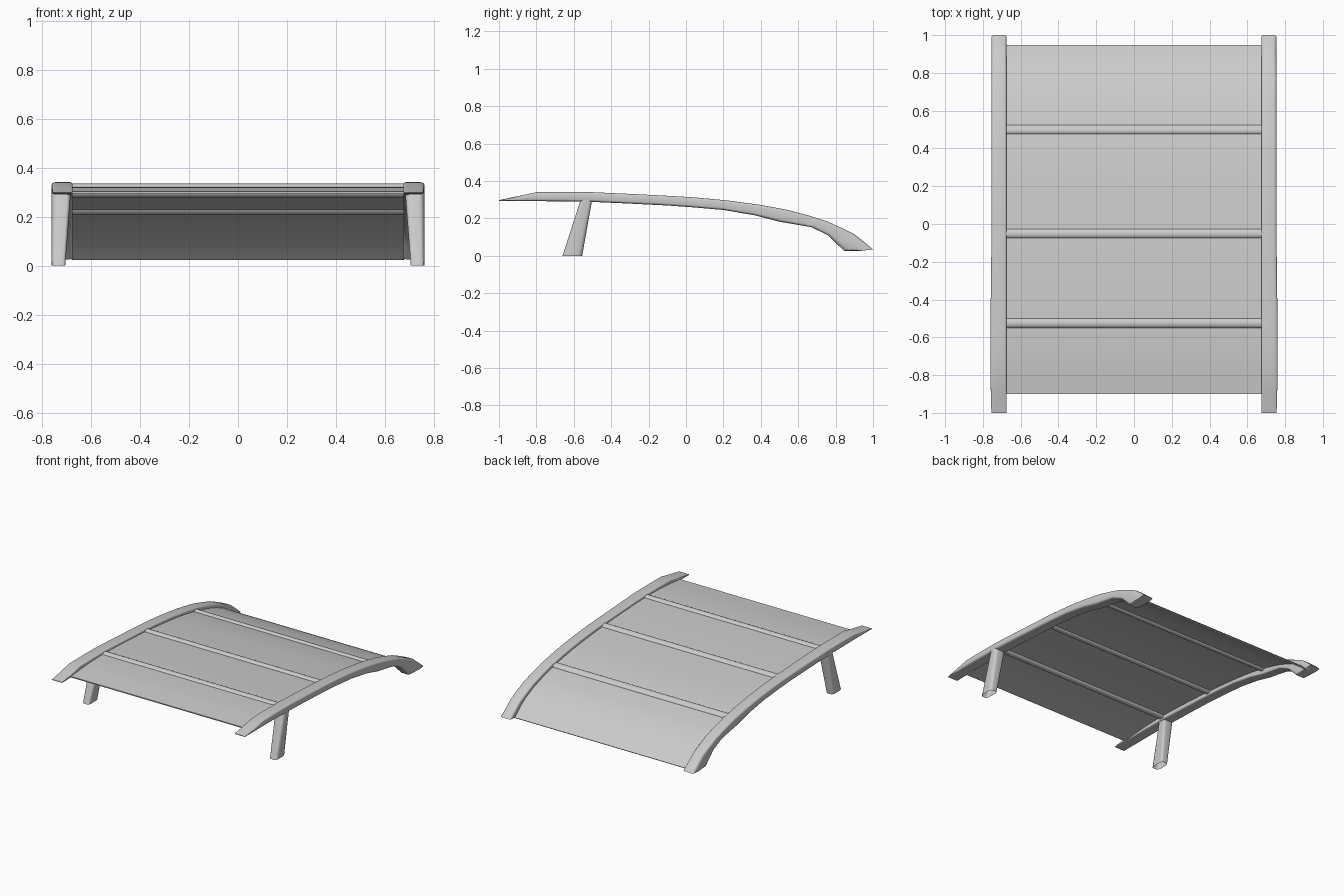
import bpy, bmesh, math
from mathutils import Vector

if "Cube" in bpy.data.objects:
    bpy.data.objects.remove(bpy.data.objects["Cube"])


def finish(name, bm, mirror=False, angle=35):
    bmesh.ops.recalc_face_normals(bm, faces=bm.faces[:])
    me = bpy.data.meshes.new(name)
    bm.to_mesh(me)
    bm.free()
    ob = bpy.data.objects.new(name, me)
    bpy.context.collection.objects.link(ob)
    if mirror:
        ob.modifiers.new("Mirror", 'MIRROR').use_mirror_merge = False
    bpy.ops.object.select_all(action='DESELECT')
    ob.select_set(True)
    bpy.context.view_layer.objects.active = ob
    bpy.ops.object.shade_smooth_by_angle(angle=math.radians(angle))
    return ob


def loft(name, rings, caps=(True, True), mirror=False):
    bm = bmesh.new()
    loops = [[bm.verts.new(p) for p in r] for r in rings]
    n = len(loops[0])
    for a, b in zip(loops, loops[1:]):
        for i in range(n):
            j = (i + 1) % n
            bm.faces.new((a[i], a[j], b[j], b[i]))
    if caps[0]:
        bm.faces.new(loops[0][::-1])
    if caps[1]:
        bm.faces.new(loops[-1])
    return finish(name, bm, mirror)


def rounded_unit(r_out, r_in, seg=4):
    # rounded unit square in (u, v); u = 1 is the outer side
    pts = []
    for cu, cv, r, a0 in ((1, 1, r_out, 0), (0, 1, r_in, 90), (0, 0, r_in, 180), (1, 0, r_out, 270)):
        ou = cu - r if cu else r
        ov = cv - r if cv else r
        for k in range(seg + 1):
            a = math.radians(a0 + 90 * k / seg)
            pts.append((ou + r * math.cos(a), ov + r * math.sin(a)))
    return pts


def spline(pts, seg=5):
    # smooth curve through the given points
    p = [Vector(q) for q in pts]
    p = [2 * p[0] - p[1]] + p + [2 * p[-1] - p[-2]]
    out = []
    for a, b, c, d in zip(p, p[1:], p[2:], p[3:]):
        for k in range(seg):
            t = k / seg
            out.append(0.5 * (2 * b + (c - a) * t + (2 * a - 5 * b + 4 * c - d) * t * t
                              + (3 * b - a - 3 * c + d) * t ** 3))
    return out + [p[-2]]


# side rails: (top y, top z, bottom y, bottom z, outer x)
rail = [(-1.0, .298, -1.0, .294, .755), (-.9, .3185, -.9, .293, .758), (-.8, .340, -.8, .292, .76),
        (-.65, .341, -.65, .291, .76), (-.5, .340, -.5, .288, .76), (-.3, .331, -.3, .279, .757),
        (-.1, .321, -.1, .269, .755), (.05, .312, .04, .259, .755), (.22, .296, .2, .245, .755),
        (.4, .272, .37, .216, .755), (.55, .244, .5, .182, .755), (.66, .214, .585, .168, .755),
        (.75, .186, .67, .153, .755), (.83, .150, .76, .110, .755), (.9, .116, .80, .070, .755),
        (.95, .076, .845, .026, .755), (1.0, .034, .94, .027, .755)]
sec = rounded_unit(.22, .16)
rings = []
for ty, tz, by, bz, xo in rail:
    t, b = Vector((ty, tz)), Vector((by, bz))
    ring = []
    for u, v in sec:
        q = b.lerp(t, v)
        ring.append((.675 + (xo - .675) * u, q.x, q.y))
    rings.append(ring)
loft("side_rails", rings, mirror=True)

# curved roof sheet
path = spline([(-.9, .298), (-.72, .314), (-.525, .319), (-.3, .311), (-.05, .296), (.2, .273),
               (.36, .252), (.5, .225), (.66, .185), (.78, .140), (.87, .090), (.945, .026)])
T = .004
top, low = [], []
for i, p in enumerate(path):
    d = (path[min(i + 1, len(path) - 1)] - path[max(i - 1, 0)]).normalized()
    nrm = Vector((-d.y, d.x)) * T
    top.append(p + nrm)
    low.append(p - nrm)
outline = top + low[::-1]
bm = bmesh.new()
a = [bm.verts.new((-.68, q.x, q.y)) for q in outline]
b = [bm.verts.new((.68, q.x, q.y)) for q in outline]
for i in range(len(outline)):
    j = (i + 1) % len(outline)
    bm.faces.new((a[i], a[j], b[j], b[i]))
finish("roof_panel", bm)

# cross bars: y, z, slope
for i, (y, z, s) in enumerate([(-.525, .317, 0), (-.05, .296, -.08), (.5, .225, -.22)]):
    rings = []
    for x in (-.68, .68):
        ring = []
        for k in range(16):
            t = math.tau * k / 16
            dy, dz = .026 * math.cos(t), .018 * math.sin(t)
            ring.append((x, y + dy, z + dz + s * dy))
        rings.append(ring)
    loft(f"cross_bar_{i + 1}", rings)

# front legs, open at the foot: z, inner x, outer x, front y, back y
sec = rounded_unit(.28, .2)
rings = [[(xi + (xo - xi) * u, yf + (yb - yf) * v, z) for u, v in sec]
         for z, xi, xo, yf, yb in ((0, .705, .76, -.66, -.555), (.31, .681, .76, -.56, -.5))]
loft("front_legs", rings, caps=(False, True), mirror=True)
